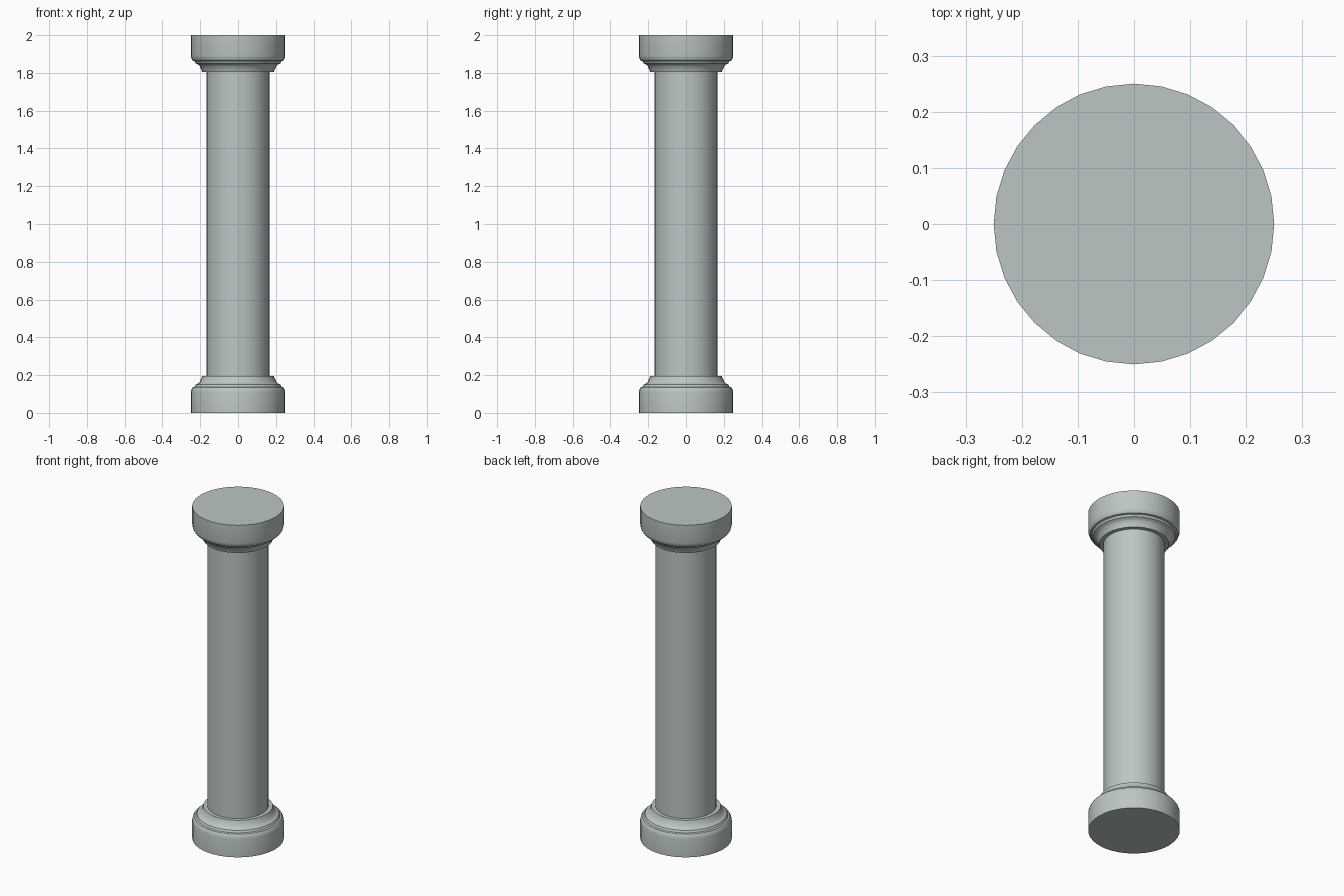
import bpy
import bmesh
from math import radians, tau

SIDES = 32
HEIGHT = 2.0

cube = bpy.data.objects.get("Cube")
if cube:
    bpy.data.objects.remove(cube, do_unlink=True)

stone = bpy.data.materials.new("pale grey stone")
stone.use_nodes = True
colour = (0.50, 0.565, 0.56, 1)
stone.diffuse_color = colour
stone.node_tree.nodes["Principled BSDF"].inputs["Base Color"].default_value = colour


def lathe(name, profile):
    """Turn a (radius, height) profile around the z axis."""
    bm = bmesh.new()
    verts = [bm.verts.new((r, 0, z)) for r, z in profile]
    edges = [bm.edges.new(pair) for pair in zip(verts, verts[1:])]
    bmesh.ops.spin(bm, geom=verts + edges, cent=(0, 0, 0), axis=(0, 0, 1),
                   angle=tau, steps=SIDES)
    bmesh.ops.remove_doubles(bm, verts=bm.verts, dist=0.0005)
    bmesh.ops.dissolve_degenerate(bm, edges=bm.edges, dist=0.0005)
    bmesh.ops.recalc_face_normals(bm, faces=bm.faces)
    mesh = bpy.data.meshes.new(name)
    bm.to_mesh(mesh)
    bm.free()
    mesh.materials.append(stone)
    obj = bpy.data.objects.new(name, mesh)
    bpy.context.collection.objects.link(obj)
    bpy.ops.object.select_all(action="DESELECT")
    obj.select_set(True)
    bpy.context.view_layer.objects.active = obj
    bpy.ops.object.shade_smooth_by_angle(angle=radians(32))
    return obj


# Drum, rounded shoulder, narrow ledge, hollow moulding and collar
moulding = [(0, 0), (0.25, 0), (0.25, 0.11), (0.247, 0.124), (0.24, 0.135),
            (0.23, 0.138), (0.224, 0.15), (0.211, 0.156), (0.202, 0.165),
            (0.197, 0.177), (0.193, 0.184), (0.19, 0.195), (0, 0.195)]

lathe("base", moulding)
lathe("capital", [(r, HEIGHT - z) for r, z in moulding])

# Plain round shaft
lathe("shaft", [(0, 0.19), (0.167, 0.19), (0.167, HEIGHT - 0.19), (0, HEIGHT - 0.19)])
